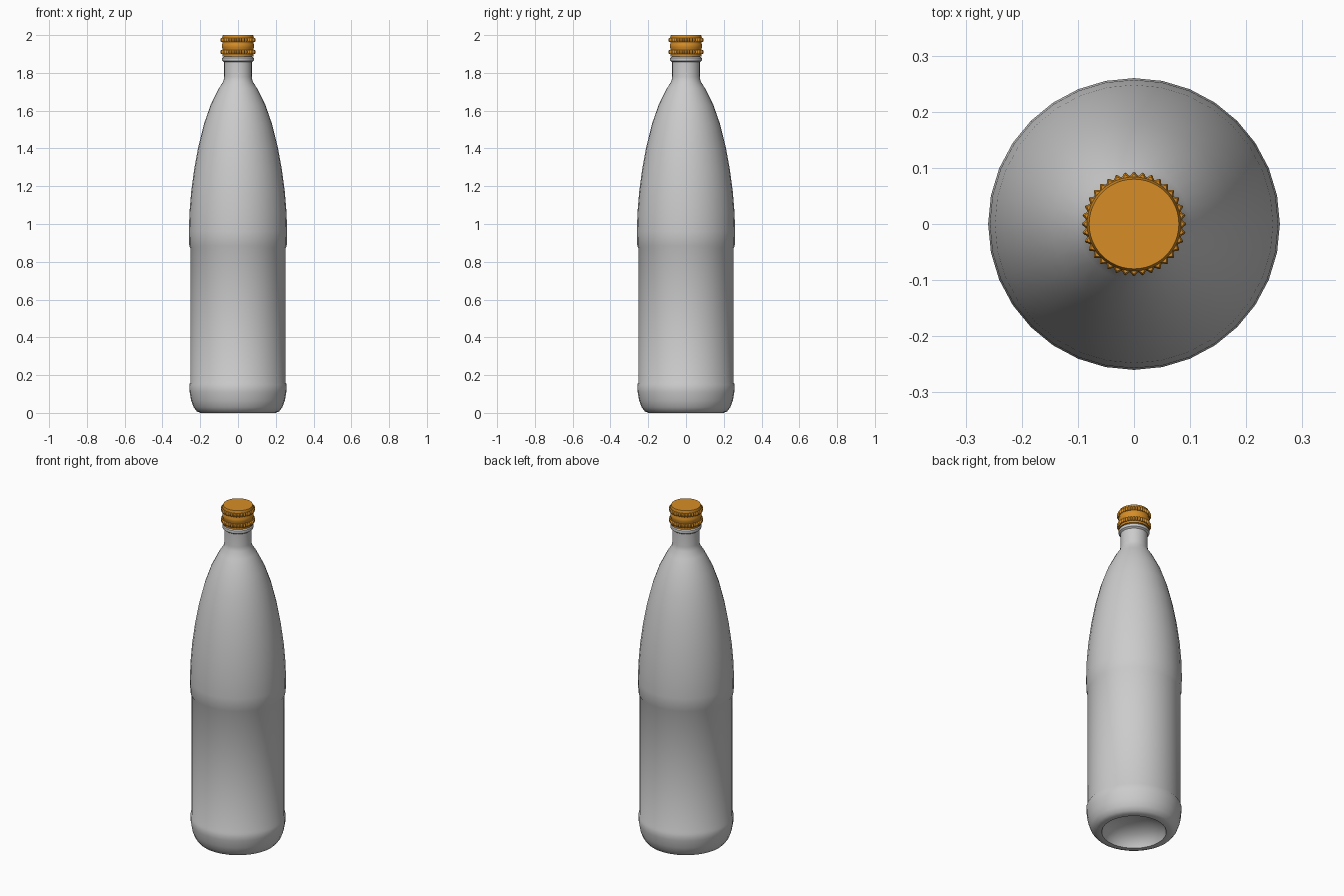
import bpy, bmesh
from math import sin, cos, pi

cube = bpy.data.objects.get("Cube")
if cube:
    bpy.data.objects.remove(cube, do_unlink=True)


def material(name, rgb, rough):
    m = bpy.data.materials.new(name)
    m.use_nodes = True
    m.diffuse_color = (*rgb, 1)
    bsdf = m.node_tree.nodes["Principled BSDF"]
    bsdf.inputs["Base Color"].default_value = (*rgb, 1)
    bsdf.inputs["Roughness"].default_value = rough
    return m


grey = material("light grey glass", (0.6, 0.6, 0.6), 0.3)
orange = material("orange metal", (0.68, 0.27, 0.02), 0.4)


def lathe(name, profile, mat, steps, angle, ridges=0, depth=0.0):
    """Spin (radius, z) points around z; points flagged with a third value are ridged."""
    bm = bmesh.new()
    rings = []
    for point in profile:
        r, z = point[:2]
        if r == 0:
            rings.append([bm.verts.new((0, 0, z))])
            continue
        ring = []
        for i in range(steps):
            a = 2 * pi * i / steps
            rr = r
            if len(point) > 2:
                rr -= depth * (0.5 - 0.5 * cos(ridges * a))
            ring.append(bm.verts.new((rr * cos(a), rr * sin(a), z)))
        rings.append(ring)
    for lo, hi in zip(rings, rings[1:]):
        for i in range(steps):
            j = (i + 1) % steps
            if len(lo) == 1:
                bm.faces.new((lo[0], hi[j], hi[i]))
            elif len(hi) == 1:
                bm.faces.new((lo[i], lo[j], hi[0]))
            else:
                bm.faces.new((lo[i], lo[j], hi[j], hi[i]))
    bmesh.ops.recalc_face_normals(bm, faces=bm.faces)
    me = bpy.data.meshes.new(name)
    bm.to_mesh(me)
    bm.free()
    me.materials.append(mat)
    ob = bpy.data.objects.new(name, me)
    bpy.context.collection.objects.link(ob)
    bpy.ops.object.select_all(action="DESELECT")
    ob.select_set(True)
    bpy.context.view_layer.objects.active = ob
    bpy.ops.object.shade_smooth_by_angle(angle=angle)
    return ob


# Bottle: hollow base, rounded heel, recessed label wall, shoulder, neck, collar
base = [(0, .09), (.07, .083), (.13, .06), (.165, .025), (.175, 0), (.2, 0)]
heel = [(.218, .008), (.235, .03), (.248, .065), (.256, .11), (.258, .15)]
label = [(.252, .16), (.252, .872)]
shoulder = [(.258, .885), (.26, .96), (.257, 1.06), (.248, 1.17), (.232, 1.29),
            (.21, 1.41), (.18, 1.53), (.145, 1.63), (.1, 1.72), (.077, 1.755)]
neck = [(.073, 1.78), (.073, 1.857), (.083, 1.864), (.085, 1.872),
        (.083, 1.88), (.074, 1.886), (.074, 1.9)]
lathe("bottle", base + heel + label + shoulder + neck, grey, 32, 0.6)

# Cap: plain shell with two knurled bands
shell = [(.076, 1.886), (.082, 1.888), (.082, 1.928), (.085, 1.934), (.085, 1.95),
         (.082, 1.957), (.084, 1.985), (.08, 2.0), (0, 2.0)]
lathe("cap", shell, orange, 48, 0.6)
for name, z, h in (("lower_cap_band", 1.911, .011), ("upper_cap_band", 1.975, .011)):
    band = [(.08, z - h), (.089, z - h, 1), (.093, z - h / 2, 1),
            (.093, z + h / 2, 1), (.089, z + h, 1), (.08, z + h)]
    lathe(name, band, orange, 36 * 6, 0.7, 36, 0.007)
